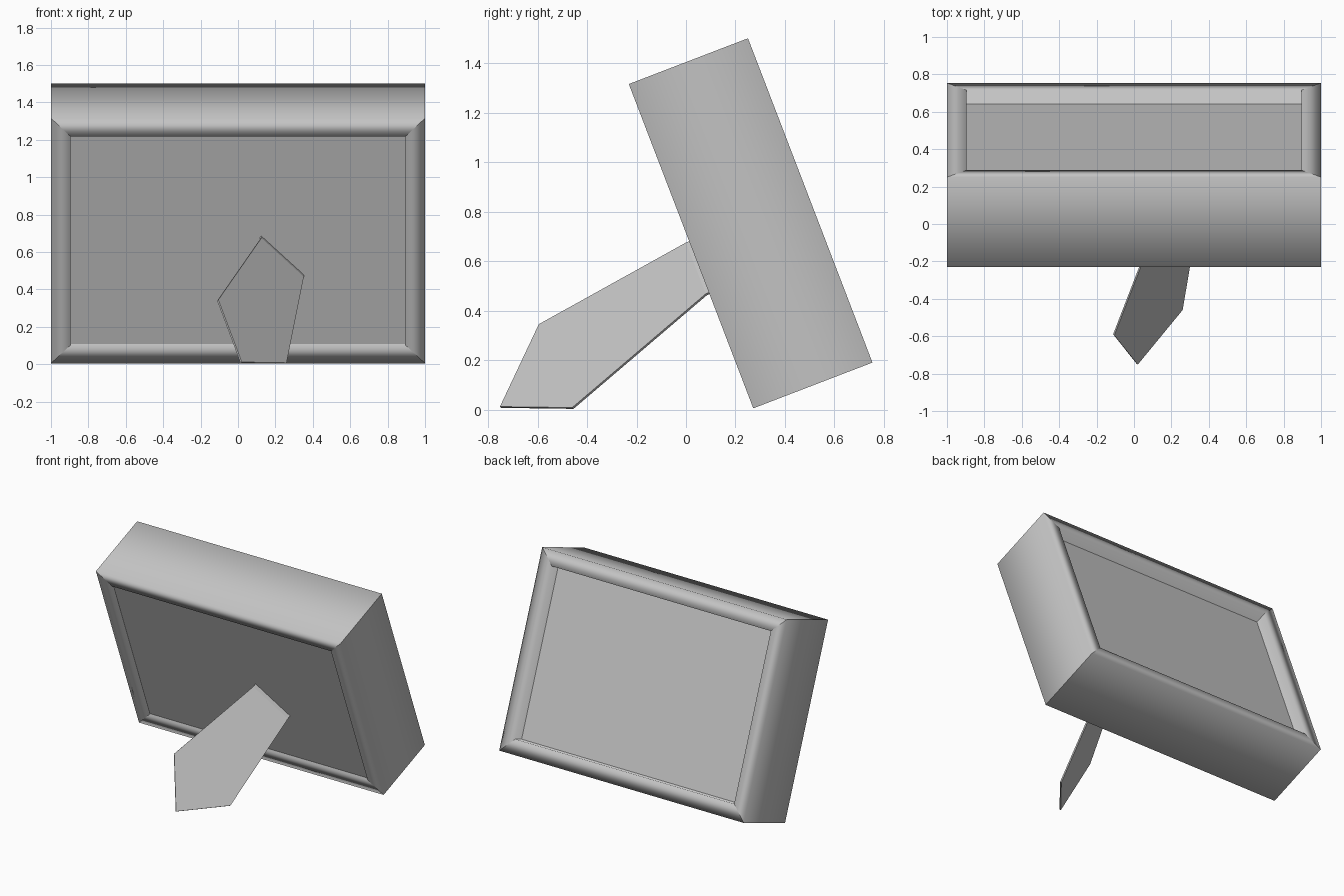
import bpy
import bmesh
from math import radians
from mathutils import Matrix, Vector

cube = bpy.data.objects.get("Cube")
if cube:
    bpy.data.objects.remove(cube, do_unlink=True)

HALF_W, HALF_H, DEPTH = 1.0, 0.702, 0.516
BORDER = 0.105
BACK_STEP, PICTURE_STEP = 0.015, 0.08

# The whole frame leans backwards on its lower front edge
LEAN = Matrix.Rotation(radians(21), 4, "X")
TILT = Matrix.Translation((0, 0.272, 0.005)) @ LEAN @ Matrix.Translation((0, 0, HALF_H))

grey = bpy.data.materials.new("plain_grey")
grey.use_nodes = True
colour = (0.55, 0.55, 0.55, 1)
grey.diffuse_color = colour
grey.node_tree.nodes["Principled BSDF"].inputs["Base Color"].default_value = colour


def finish(name, bm, matrix=None, smooth=False):
    bmesh.ops.recalc_face_normals(bm, faces=bm.faces)
    mesh = bpy.data.meshes.new(name)
    bm.to_mesh(mesh)
    bm.free()
    mesh.materials.append(grey)
    for face in mesh.polygons:
        face.use_smooth = smooth
    obj = bpy.data.objects.new(name, mesh)
    bpy.context.collection.objects.link(obj)
    if matrix:
        obj.matrix_world = matrix
    return obj


def rail(name, start, end):
    """Mitred rail: a rectangular profile run between two frame corners."""
    profile = [(0, 0), (0, DEPTH), (BORDER, DEPTH), (BORDER, 0)]
    bm = bmesh.new()
    rings = [[bm.verts.new((sx * (HALF_W - inset), depth, sz * (HALF_H - inset)))
              for inset, depth in profile] for sx, sz in (start, end)]
    for i in range(4):
        j = (i + 1) % 4
        bm.faces.new((rings[0][i], rings[0][j], rings[1][j], rings[1][i]))
    finish(name, bm, TILT, smooth=True)


def board(name, near, far):
    """Flat board filling the opening between two depths."""
    bm = bmesh.new()
    size = (2 * (HALF_W - BORDER), far - near, 2 * (HALF_H - BORDER))
    place = Matrix.Translation((0, (near + far) / 2, 0)) @ Matrix.Diagonal((*size, 1))
    bmesh.ops.create_cube(bm, size=1, matrix=place)
    finish(name, bm, TILT)


def slab(name, outline, offset):
    """Planar outline thickened along an offset."""
    bm = bmesh.new()
    face = bm.faces.new([bm.verts.new(p) for p in outline])
    extruded = bmesh.ops.extrude_face_region(bm, geom=[face], use_keep_orig=True)
    moved = [g for g in extruded["geom"] if isinstance(g, bmesh.types.BMVert)]
    bmesh.ops.translate(bm, verts=moved, vec=offset)
    finish(name, bm)


# Four mitred rails
corners = [(-1, -1), (1, -1), (1, 1), (-1, 1)]
for i, side in enumerate(("bottom", "left", "top", "right")):
    rail(side + "_rail", corners[i], corners[(i + 1) % 4])

# Backing board and recessed picture panel
board("backing_board", BACK_STEP, BACK_STEP + 0.03)
board("picture_panel", DEPTH - PICTURE_STEP - 0.03, DEPTH - PICTURE_STEP)

# Five-sided easel leg
leg = [Vector(p) for p in ((0.125, 0, 0.675), (0.352, 0.08, 0.468), (0.26, -0.46, 0.008),
                           (0.02, -0.752, 0.012), (-0.105, -0.595, 0.345))]
normal = (leg[1] - leg[0]).cross(leg[4] - leg[0]).normalized()
slab("easel_leg", leg, normal * 0.01)

# Hinge strip joining the leg to the backing board
inward = LEAN.to_3x3() @ Vector((0, 0.035, 0))
slab("leg_hinge", [leg[0], leg[1], leg[1] + inward, leg[0] + inward], normal * 0.01)
